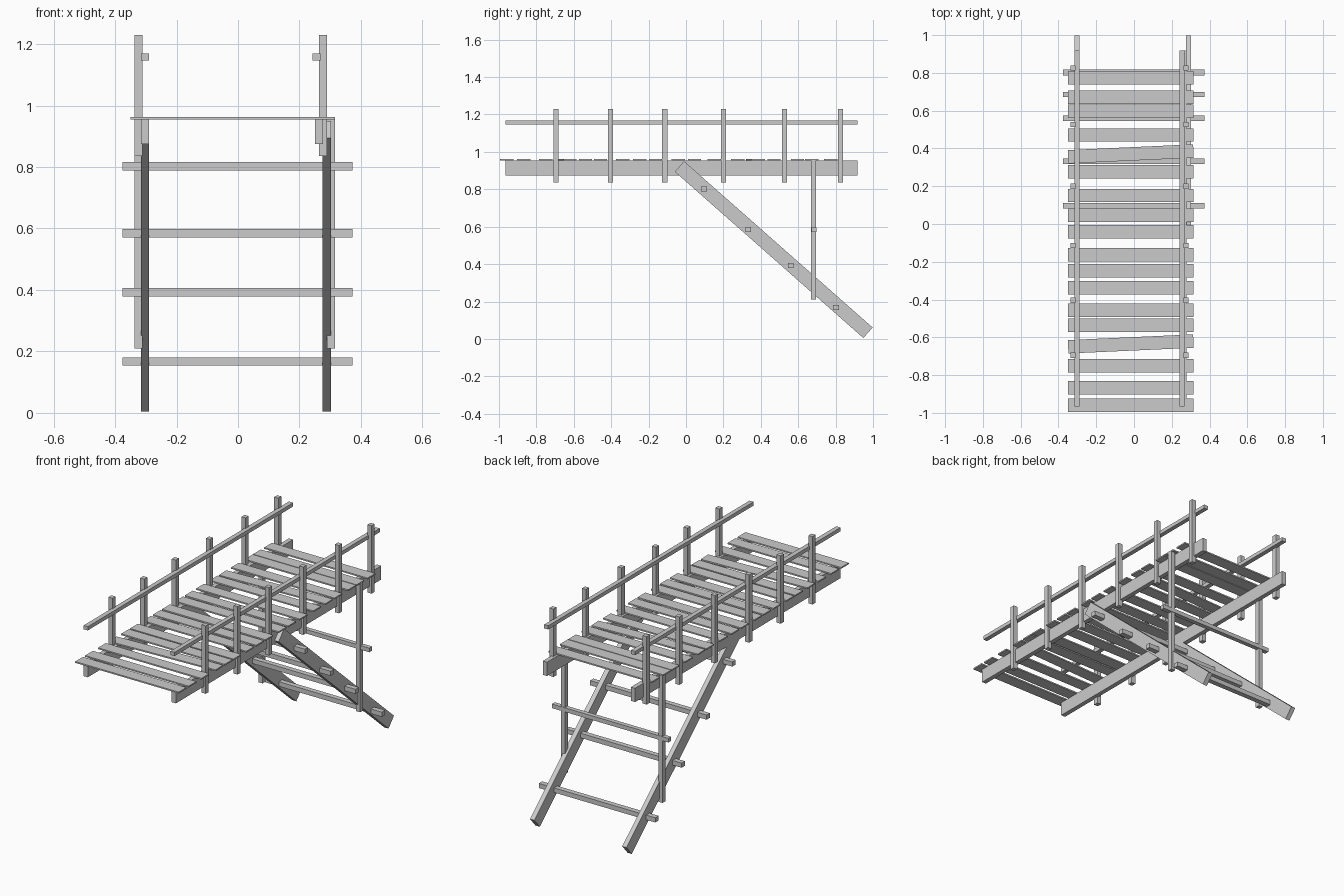
import bpy, math
from mathutils import Matrix, Vector

if "Cube" in bpy.data.objects:
    bpy.data.objects.remove(bpy.data.objects["Cube"])


def box(name, x, y, z, rot=(0, 0, 0)):
    """Box from (min, max) ranges, optionally turned about its own centre."""
    bpy.ops.mesh.primitive_cube_add(size=1)
    ob = bpy.context.object
    ob.name = name
    ranges = (x, y, z)
    ob.data.transform(Matrix.Diagonal([b - a for a, b in ranges] + [1]))
    ob.location = Vector([(a + b) / 2 for a, b in ranges])
    ob.rotation_euler = rot
    return ob


def around(c, size):
    return (c - size / 2, c + size / 2)


# Deck planks; two of them have slipped askew
plank_y = [-0.959, -0.868, -0.75, -0.635, -0.537, -0.457, -0.338, -0.247, -0.163,
           -0.041, 0.046, 0.151, 0.276, 0.371, 0.471, 0.596, 0.672, 0.774]
for i, y in enumerate(plank_y):
    yaw = math.atan2(0.03, 0.66) if i in (3, 13) else 0
    box("deck_plank", (-0.349, 0.315), around(y, 0.071), (0.954, 0.962), (0, 0, yaw))

# Per side: x ranges of beam, ladder rail, guard post, hand rail, support leg
sides = {
    "left": ((-0.316, -0.289), (-0.316, -0.289), (-0.336, -0.31), (-0.316, -0.289), (-0.336, -0.31)),
    "right": ((0.25, 0.277), (0.275, 0.303), (0.263, 0.289), (0.242, 0.268), (0.29, 0.316)),
}
top, foot = Vector((0, -0.035, 0.922)), Vector((0, 0.973, 0.033))
mid, run = (top + foot) / 2, foot - top
slope = math.atan2(run.z, run.y)

for side, (beam, stringer, post, rail, leg) in sides.items():
    box(side + "_beam", beam, (-0.965, 0.918), (0.875, 0.955))
    box(side + "_ladder_rail", stringer, around(mid.y, run.length),
        around(mid.z, 0.075), (slope, 0, 0))
    box(side + "_hand_rail", rail, (-0.965, 0.918), (1.147, 1.169))
    box(side + "_support_leg", leg, around(0.682, 0.027), (0.21, 0.955))
    for y in (-0.695, -0.403, -0.114, 0.2, 0.527, 0.826):
        box(side + "_guard_post", post, around(y, 0.028), (0.836, 1.23))

# Ladder rungs and the tie between the support legs
for y, z in ((0.096, 0.802), (0.332, 0.584), (0.56, 0.392), (0.802, 0.167)):
    box("ladder_rung", (-0.375, 0.373), around(y, 0.03), around(z, 0.027))
box("leg_tie", (-0.375, 0.373), around(0.685, 0.026), around(0.584, 0.024))
